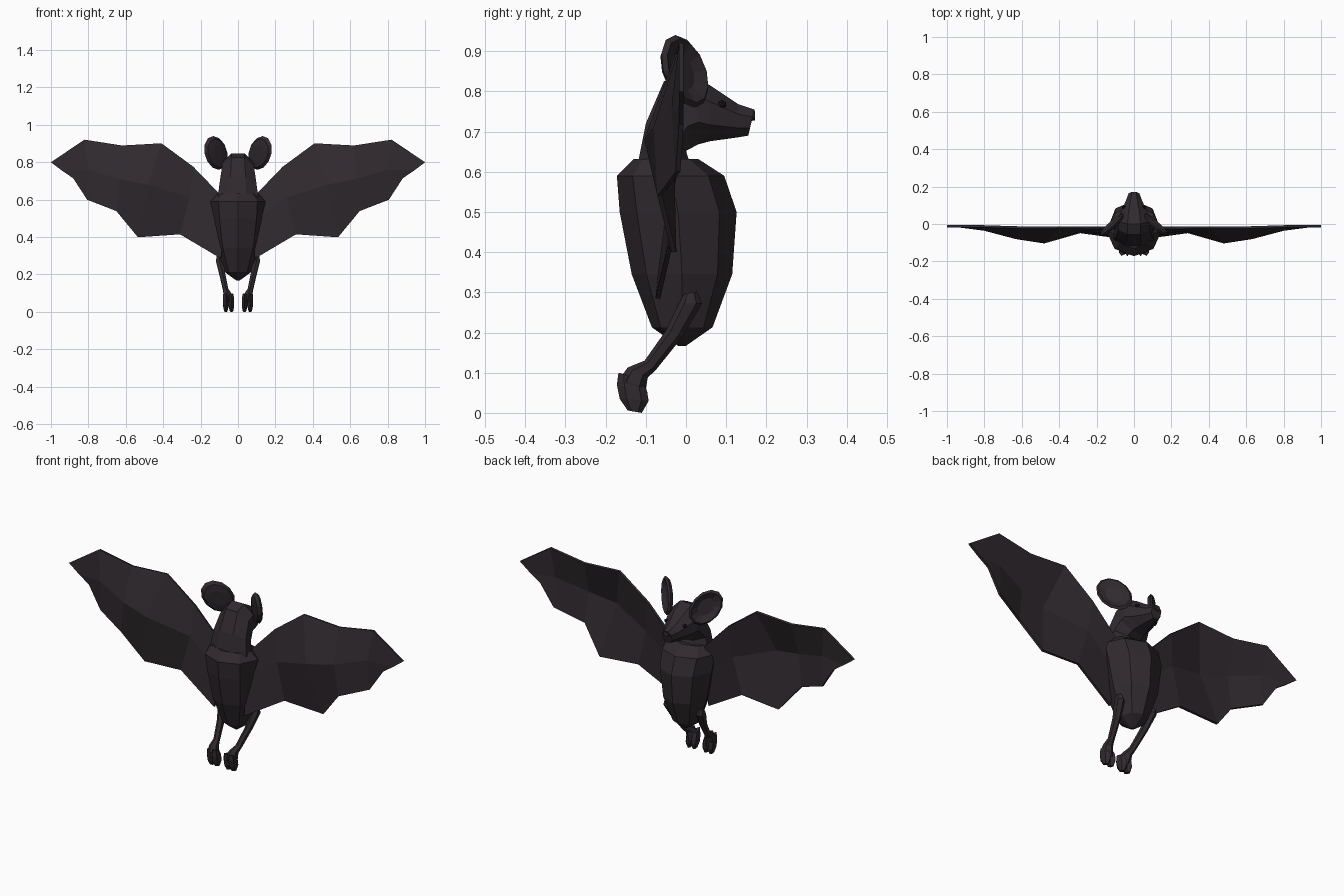
import bpy, bmesh, math
from mathutils import Vector


def material(name, rgb):
    m = bpy.data.materials.new(name)
    m.diffuse_color = (*rgb, 1)
    return m


fur = material("dark plum fur", (0.030, 0.023, 0.028))
black = material("black", (0.012, 0.010, 0.012))


def finish(name, bm, mat, mirror=False):
    bmesh.ops.recalc_face_normals(bm, faces=bm.faces[:])
    me = bpy.data.meshes.new(name)
    bm.to_mesh(me)
    bm.free()
    me.materials.append(mat)
    ob = bpy.data.objects.new(name, me)
    bpy.context.collection.objects.link(ob)
    if mirror:
        ob.modifiers.new("mirror", 'MIRROR').use_mirror_merge = False
    return ob


def skin(bm, rings):
    """Bridge rings of points into a capped tube."""
    vs = [[bm.verts.new(p) for p in r] for r in rings]
    n = len(vs[0])
    for a, b in zip(vs, vs[1:]):
        for i in range(n):
            j = (i + 1) % n
            bm.faces.new((a[i], a[j], b[j], b[i]))
    bm.faces.new(vs[0])
    bm.faces.new(vs[-1])


def loft(bm, rows, n, rot=0.0):
    """rows: (y, z of back point, y, z of front point, half width, centre x)."""
    rings = []
    stretch = 1 / math.cos(rot)
    for ya, za, yb, zb, w, cx in rows:
        a, b = Vector((cx, ya, za)), Vector((cx, yb, zb))
        c, h = (a + b) / 2, (a - b) / 2 * stretch
        ring = []
        for i in range(n):
            t = 2 * math.pi * i / n + rot
            ring.append(c + h * math.cos(t) + Vector((w * stretch * math.sin(t), 0, 0)))
        rings.append(ring)
    skin(bm, rings)


# body: faceted octagonal barrel tapering to the tail
bm = bmesh.new()
loft(bm, [(-0.13, 0.632, 0.03, 0.632, 0.11, 0),
          (-0.172, 0.59, 0.095, 0.59, 0.147, 0),
          (-0.165, 0.50, 0.126, 0.50, 0.14, 0),
          (-0.135, 0.345, 0.115, 0.345, 0.115, 0),
          (-0.085, 0.213, 0.066, 0.213, 0.07, 0),
          (-0.02, 0.167, 0.0, 0.167, 0.008, 0)], 8)
finish("body", bm, fur)

# neck, skull and snout in one bent loft
bm = bmesh.new()
loft(bm, [(-0.122, 0.61, 0.01, 0.62, 0.108, 0),
          (-0.10, 0.72, 0.0, 0.652, 0.097, 0),
          (-0.055, 0.825, 0.03, 0.668, 0.085, 0),
          (0.0, 0.848, 0.045, 0.672, 0.085, 0),
          (0.06, 0.815, 0.06, 0.676, 0.072, 0),
          (0.13, 0.768, 0.125, 0.685, 0.042, 0),
          (0.17, 0.755, 0.155, 0.69, 0.028, 0)], 8, math.pi / 8)
finish("head", bm, fur)

# nose tip
bm = bmesh.new()
loft(bm, [(0.155, 0.758, 0.155, 0.725, 0.024, 0),
          (0.172, 0.752, 0.172, 0.728, 0.018, 0)], 6)
finish("nose", bm, fur)

# ears: dished ovals turned outward and forward
u, v = Vector((0.75, -0.65, 0)), Vector((0.15, -0.25, 0.95))
nrm = v.cross(u).normalized()
if nrm.y < 0:
    nrm = -nrm
bm = bmesh.new()
rings = []
for r, d in ((0.45, -0.02), (0.85, -0.015), (1.0, 0.0), (0.88, 0.010), (0.5, -0.007)):
    rings.append([Vector((0.118, -0.003, 0.85)) + nrm * d
                  + u * (r * 0.082 * math.cos(t)) + v * (r * 0.095 * math.sin(t))
                  for t in [2 * math.pi * i / 12 for i in range(12)]])
skin(bm, rings)
finish("ears", bm, fur, True)

# eyes
bm = bmesh.new()
bmesh.ops.create_icosphere(bm, subdivisions=1, radius=0.011)
bmesh.ops.translate(bm, verts=bm.verts[:], vec=(0.055, 0.09, 0.768))
finish("eyes", bm, black, True)

# wings: columns of leading, middle and trailing points (x, y, z)
cols = [((0.08, -0.02, 0.61), (0.08, -0.05, 0.47), (0.09, -0.07, 0.285)),
        ((0.24, -0.02, 0.775), (0.26, -0.035, 0.61), (0.31, -0.04, 0.415)),
        ((0.41, -0.018, 0.90), (0.48, -0.098, 0.68), (0.535, -0.03, 0.40)),
        ((0.62, -0.018, 0.888), (0.63, -0.075, 0.71), (0.65, -0.065, 0.54)),
        ((0.82, -0.012, 0.92), (0.80, -0.03, 0.76), (0.805, -0.02, 0.60)),
        ((1.0, -0.012, 0.80), (0.94, -0.012, 0.755), (0.88, -0.012, 0.715))]
bm = bmesh.new()
vs = [[bm.verts.new(p) for p in c] for c in cols]
for a, b in zip(vs, vs[1:]):
    for k in range(2):
        bm.faces.new((a[k], b[k], b[k + 1], a[k + 1]))
wing = finish("wings", bm, fur)
sol = wing.modifiers.new("thickness", 'SOLIDIFY')
sol.thickness, sol.offset = 0.012, 0
wing.modifiers.new("mirror", 'MIRROR').use_mirror_merge = False

# legs with rounded feet
bm = bmesh.new()
loft(bm, [(-0.005, 0.296, 0.028, 0.302, 0.012, 0.103),
          (-0.018, 0.272, 0.04, 0.272, 0.023, 0.098),
          (-0.05, 0.205, -0.008, 0.19, 0.018, 0.083),
          (-0.103, 0.13, -0.075, 0.107, 0.016, 0.066),
          (-0.145, 0.113, -0.095, 0.088, 0.022, 0.059),
          (-0.165, 0.085, -0.10, 0.06, 0.030, 0.054),
          (-0.16, 0.055, -0.1, 0.04, 0.028, 0.05)], 6)
finish("legs", bm, fur, True)

# toes
bm = bmesh.new()
for x in (0.035, 0.065):
    loft(bm, [(-0.168, 0.10, -0.115, 0.085, 0.012, x),
              (-0.172, 0.07, -0.097, 0.055, 0.017, x),
              (-0.165, 0.035, -0.093, 0.03, 0.017, x),
              (-0.145, 0.006, -0.11, 0.0, 0.010, x)], 6)
finish("toes", bm, fur, True)
